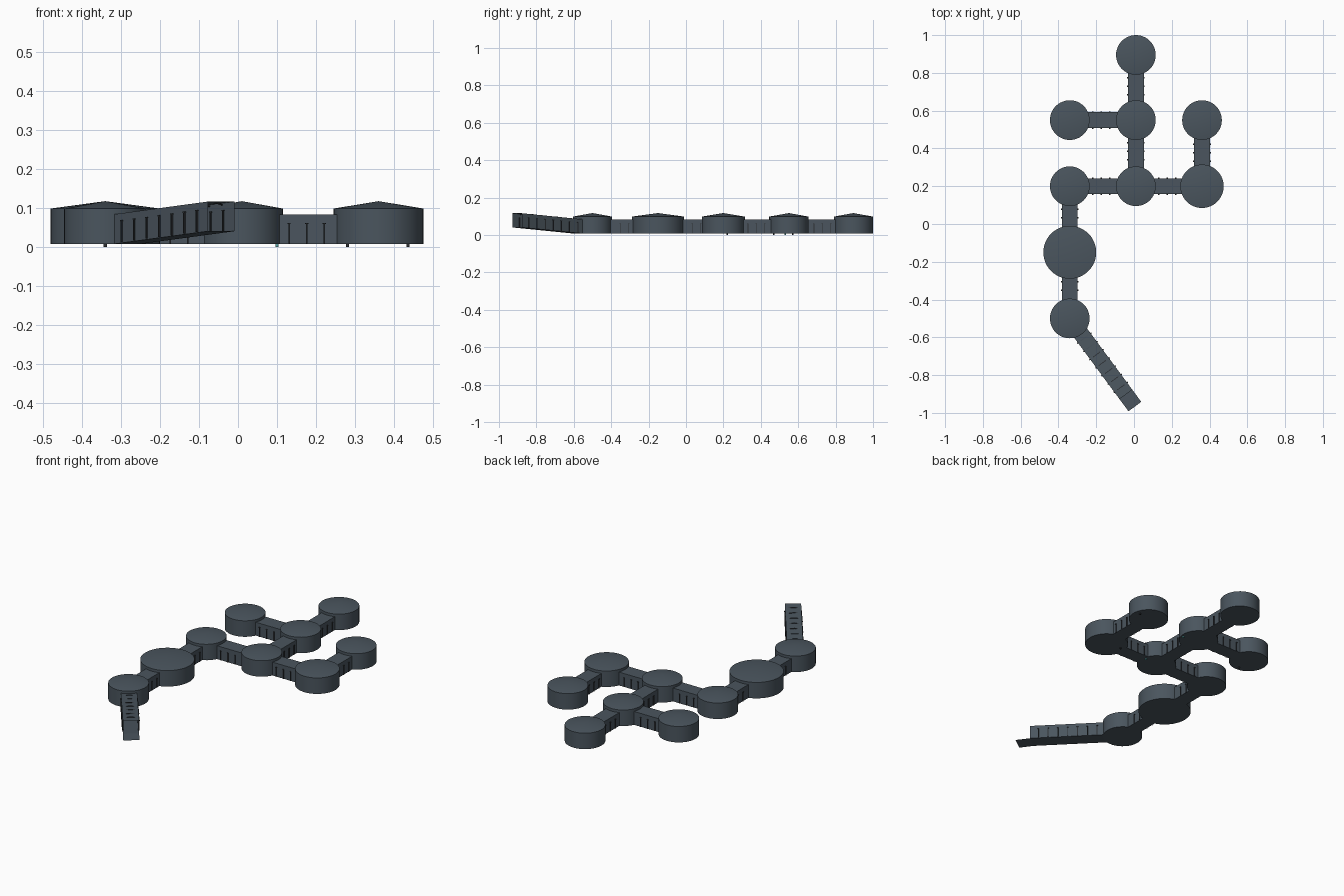
import bpy, bmesh, math
from mathutils import Vector

if "Cube" in bpy.data.objects:
    bpy.data.objects.remove(bpy.data.objects["Cube"])

FLOOR, WALL_TOP, APEX, HALL_TOP = 0.007, 0.098, 0.117, 0.083
HALF = 0.042  # half width of a corridor


def material(name, rgb):
    m = bpy.data.materials.new(name)
    m.diffuse_color = (*rgb, 1)
    m.use_nodes = True
    m.node_tree.nodes["Principled BSDF"].inputs["Base Color"].default_value = m.diffuse_color
    return m


slate = material("slate", (0.069, 0.091, 0.112))
dark = material("dark_metal", (0.026, 0.029, 0.033))
teal = material("teal", (0.10, 0.36, 0.36))


def make(name, verts, faces, mat, fix=True):
    me = bpy.data.meshes.new(name)
    me.from_pydata(verts, [], faces)
    if fix:
        bm = bmesh.new()
        bm.from_mesh(me)
        bmesh.ops.recalc_face_normals(bm, faces=bm.faces)
        bm.to_mesh(me)
        bm.free()
    me.materials.append(mat)
    ob = bpy.data.objects.new(name, me)
    bpy.context.collection.objects.link(ob)
    return ob


def room(name, x, y, r, n=48):
    """Round room: flat floor, upright wall, low conical roof."""
    ring = [(x + r * math.cos(a), y + r * math.sin(a))
            for a in (2 * math.pi * i / n for i in range(n))]
    verts = [(*p, FLOOR) for p in ring] + [(*p, WALL_TOP) for p in ring] + [(x, y, APEX)]
    faces = [tuple(range(n))]
    for i in range(n):
        j = (i + 1) % n
        faces += [(i, j, n + j, n + i), (n + i, n + j, 2 * n)]
    ob = make(name, verts, faces, slate)
    bpy.context.view_layer.objects.active = ob
    ob.select_set(True)
    bpy.ops.object.shade_smooth_by_angle(angle=math.radians(35))
    ob.select_set(False)


def frame(a, b):
    """Unit vectors along and across a corridor."""
    d = (Vector(b) - Vector(a)).normalized()
    return d, Vector((-d.y, d.x))


def box(name, centre, d, s, along, across, z0, z1, mat):
    verts = []
    for z in (z0, z1):
        for u, v in ((-1, -1), (1, -1), (1, 1), (-1, 1)):
            p = centre + d * u * along / 2 + s * v * across / 2
            verts.append((p.x, p.y, z))
    faces = [(0, 1, 2, 3), (4, 5, 6, 7), (0, 1, 5, 4), (1, 2, 6, 5), (2, 3, 7, 6), (3, 0, 4, 7)]
    return make(name, verts, faces, mat)


def posts(name, p, d, s, z0, z1):
    """Pair of slim uprights poking through both corridor walls."""
    for side in (-1, 1):
        box(name, p + s * side * HALF, d, s, 0.004, 0.008, z0, z1, dark)
        box(name + "_cap", p + s * side * HALF, d, s, 0.008, 0.009, z1, z1 + 0.003, dark)


# Rooms
rooms = {
    "north_room": (0.01, 0.895, 0.105), "upper_middle_room": (0.01, 0.55, 0.105),
    "upper_left_room": (-0.34, 0.55, 0.105), "upper_right_room": (0.36, 0.55, 0.105),
    "left_room": (-0.34, 0.2, 0.105), "middle_room": (0.01, 0.2, 0.105),
    "right_room": (0.36, 0.2, 0.115), "great_room": (-0.34, -0.15, 0.14),
    "entrance_room": (-0.34, -0.5, 0.105),
}
for name, (x, y, r) in rooms.items():
    room(name, x, y, r)

# Corridors with wall posts
links = [("north_room", "upper_middle_room"), ("upper_left_room", "upper_middle_room"),
         ("upper_middle_room", "middle_room"), ("left_room", "middle_room"),
         ("middle_room", "right_room"), ("right_room", "upper_right_room"),
         ("left_room", "great_room"), ("great_room", "entrance_room")]
for i, (a, b) in enumerate(links):
    (ax, ay, ra), (bx, by, rb) = rooms[a], rooms[b]
    d, s = frame((ax, ay), (bx, by))
    p, q = Vector((ax, ay)) + d * (ra - 0.014), Vector((bx, by)) - d * (rb - 0.014)
    box(f"corridor_{i}", (p + q) / 2, d, s, (q - p).length, 2 * HALF, FLOOR, HALL_TOP, slate)
    gap = (q - p).length - 0.028
    for k in range(max(2, round(gap / 0.045))):
        t = 0.03 + 0.045 * k
        posts(f"corridor_post_{i}", p + d * t, d, s, FLOOR + 0.001, 0.058)

# Entrance ramp: open tunnel rising away from the last room, with a level landing
start = Vector((-0.34, -0.5))
d, s = frame(start, (0.005, -0.967))
T0, T1, T2, RISE = 0.09, 0.50, 0.58, 0.033


def rise(t):
    return RISE * max(0, min(1, (t - T0) / (T1 - T0)))


def ramp_point(t, v, z):
    p = start + d * t + s * v
    return (p.x, p.y, z + rise(t))


verts = []
for t in (T0, T1):
    verts += [ramp_point(t, v, z) for v, z in
              ((-HALF, FLOOR), (HALF, FLOOR), (HALF, HALL_TOP), (-HALF, HALL_TOP))]
make("ramp_tunnel", verts, [(0, 1, 5, 4), (1, 2, 6, 5), (2, 3, 7, 6), (3, 0, 4, 7)], slate)
make("ramp_landing", [ramp_point(T1, -HALF, FLOOR), ramp_point(T1, HALF, FLOOR),
                      ramp_point(T2, HALF, FLOOR), ramp_point(T2, -HALF, FLOOR)],
     [(0, 1, 2, 3)], slate)

# Ramp posts and shallow arched ribs crossing the roof
for k in range(7):
    t = 0.13 + 0.054 * k
    z = rise(t)
    posts("ramp_post", start + d * t, d, s, FLOOR + z + 0.002, 0.062 + z)
    n = 8
    verts, faces = [], []
    for i in range(n + 1):
        v = -0.036 + 0.072 * i / n
        h = 0.080 + 0.006 * math.sin(math.pi * i / n)
        for dt, dz in ((-0.002, -0.003), (0.002, -0.003), (0.002, 0), (-0.002, 0)):
            p = start + d * (t + dt) + s * v
            verts.append((p.x, p.y, h + dz + z))
    for i in range(n):
        for j in range(4):
            a, b = 4 * i + j, 4 * i + (j + 1) % 4
            faces.append((a, b, b + 4, a + 4))
    faces += [(0, 1, 2, 3), (4 * n, 4 * n + 1, 4 * n + 2, 4 * n + 3)]
    make("ramp_rib", verts, faces, slate if k < 2 else dark)

# Small feet and teal studs under the floors
X, Y = Vector((1, 0)), Vector((0, 1))
for x, y, mat in ((-0.34, 0.47, dark), (0.28, 0.22, dark), (0.435, 0.57, dark),
                  (0.10, 0.53, teal), (0.10, 0.22, teal)):
    box("floor_stud", Vector((x, y)), X, Y, 0.008, 0.008, 0.0, 0.009, mat)
